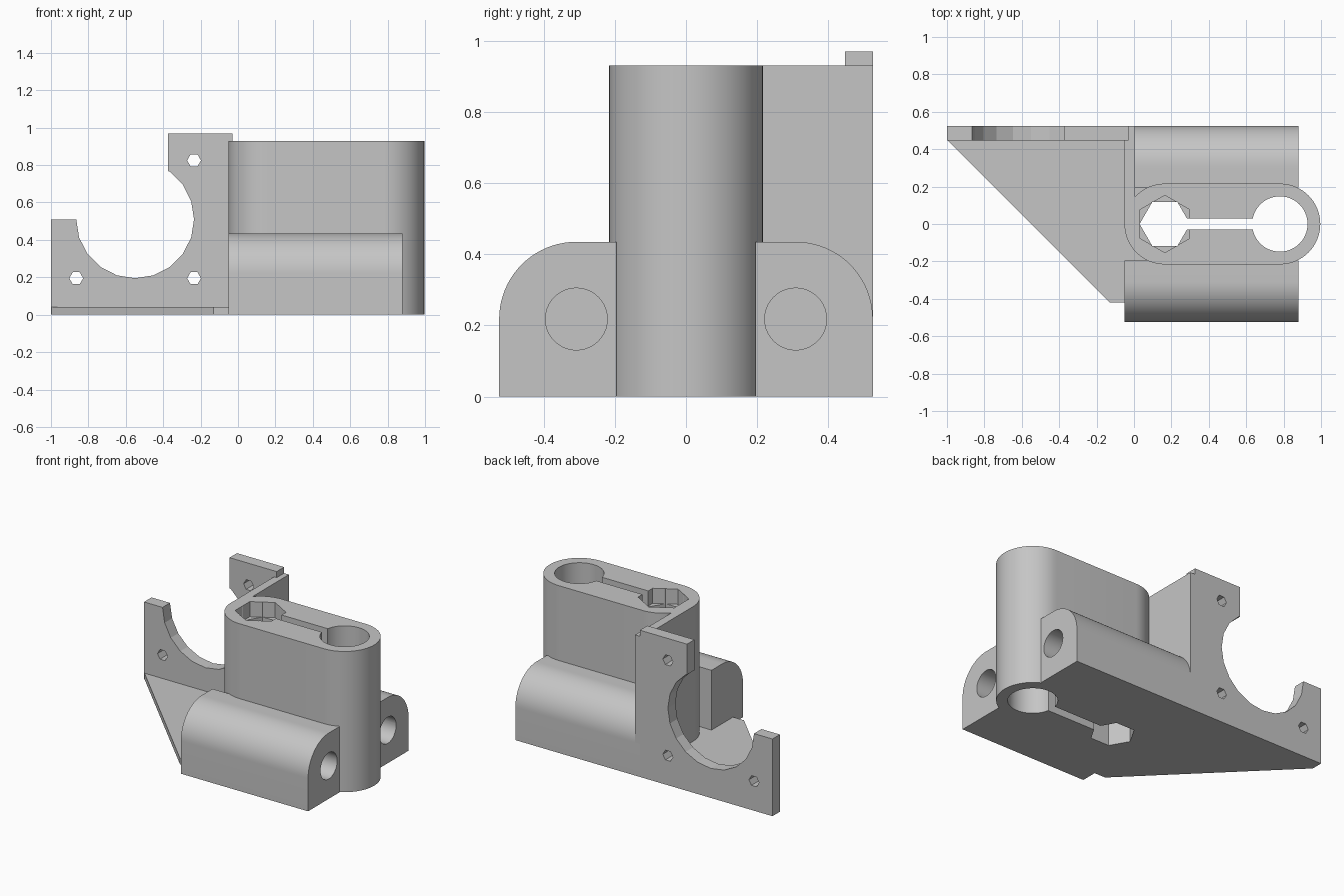
import bpy, bmesh
from math import cos, sin, radians
from mathutils import Vector

default = bpy.data.objects.get("Cube")
if default:
    bpy.data.objects.remove(default)

grey = bpy.data.materials.new("plain grey plastic")
grey.use_nodes = True
grey.diffuse_color = (0.56, 0.56, 0.56, 1)
grey.node_tree.nodes["Principled BSDF"].inputs["Base Color"].default_value = (0.56, 0.56, 0.56, 1)


def arc(cx, cy, r, start, end, steps):
    """Points along an arc, angles in degrees."""
    angles = [radians(start + (end - start) * i / steps) for i in range(steps + 1)]
    return [(cx + r * cos(a), cy + r * sin(a)) for a in angles]


def ring(cx, cy, r, sides, turn=0):
    return arc(cx, cy, r, turn, turn + 360, sides)[:-1]


def prism(name, points, axis, low, high):
    """Extrude a 2D outline along one axis."""
    place = {"x": lambda u, v, w: (w, u, v),
             "y": lambda u, v, w: (u, w, v),
             "z": lambda u, v, w: (u, v, w)}[axis]
    bm = bmesh.new()
    face = bm.faces.new([bm.verts.new(place(u, v, low)) for u, v in points])
    out = bmesh.ops.extrude_face_region(bm, geom=[face])
    shift = Vector(place(0, 0, high - low))
    bmesh.ops.translate(bm, vec=shift, verts=[g for g in out["geom"] if isinstance(g, bmesh.types.BMVert)])
    bmesh.ops.recalc_face_normals(bm, faces=bm.faces)
    mesh = bpy.data.meshes.new(name)
    bm.to_mesh(mesh)
    bm.free()
    mesh.materials.append(grey)
    obj = bpy.data.objects.new(name, mesh)
    bpy.context.collection.objects.link(obj)
    return obj


def activate(obj):
    bpy.ops.object.select_all(action="DESELECT")
    obj.select_set(True)
    bpy.context.view_layer.objects.active = obj


def cut(obj, *prism_args):
    """Subtract a prism from the object."""
    cutter = prism("cutter", *prism_args)
    cutter.hide_render = True
    mod = obj.modifiers.new("cut", "BOOLEAN")
    mod.operation, mod.solver, mod.object = "DIFFERENCE", "EXACT", cutter
    activate(obj)
    bpy.ops.object.modifier_apply(modifier=mod.name)
    bpy.data.objects.remove(cutter)


def smooth(obj):
    activate(obj)
    bpy.ops.object.shade_smooth_by_angle(angle=radians(25))


NUT_X, ROD_X, TOP = 0.165, 0.78, 0.93
hex_hole = ring(NUT_X, 0, 0.135, 6)

# Tall rounded block with rod hole, hexagonal hole, nut recess and clamping slot
block = prism("clamp_block", arc(ROD_X, 0, 0.216, -90, 90, 32) + arc(NUT_X, 0, 0.216, 90, 270, 32),
              "z", 0, TOP)
cut(block, ring(ROD_X, 0, 0.148, 48), "z", -0.1, 1.1)
cut(block, hex_hole, "z", -0.1, 1.1)
cut(block, ring(NUT_X, 0, 0.153, 6, 30), "z", TOP - 0.1, 1.1)
cut(block, [(0.25, -0.03), (0.68, -0.03), (0.68, 0.03), (0.25, 0.03)], "z", -0.1, 1.1)
smooth(block)

# Rounded rod holders on both sides, with blind holes
for name, s in (("front_rod_holder", -1), ("back_rod_holder", 1)):
    outline = [(0.195, 0), (0.525, 0)] + arc(0.308, 0.218, 0.217, 0, 90, 20) + [(0.195, 0.435)]
    holder = prism(name, [(s * y, z) for y, z in outline], "x", -0.05, 0.88)
    cut(holder, ring(s * 0.308, 0.218, 0.087, 40), "x", 0.0, 1)
    smooth(holder)

# Thin wall tying the block to the mounting plate
prism("rib_wall", [(-0.05, 0), (0.005, 0), (0.005, 0.525), (-0.05, 0.525)], "z", 0, TOP)

# Tapered floor
floor = prism("floor_plate", [(-1, 0.45), (-0.13, -0.42), (0.1, -0.42), (0.1, 0.45)], "z", 0, 0.04)
cut(floor, hex_hole, "z", -0.1, 0.2)

# Upright mounting plate with a large open arc and three screw holes
plate = prism("mounting_plate",
              [(-1, 0), (-0.03, 0), (-0.03, 0.97), (-0.375, 0.97), (-0.375, 0.768)]
              + arc(-0.55, 0.51, 0.315, 54, -180, 13) + [(-1, 0.51)], "y", 0.447, 0.525)
for x, z in ((-0.235, 0.825), (-0.235, 0.195), (-0.865, 0.195)):
    cut(plate, ring(x, z, 0.037, 6), "y", 0.3, 0.7)
